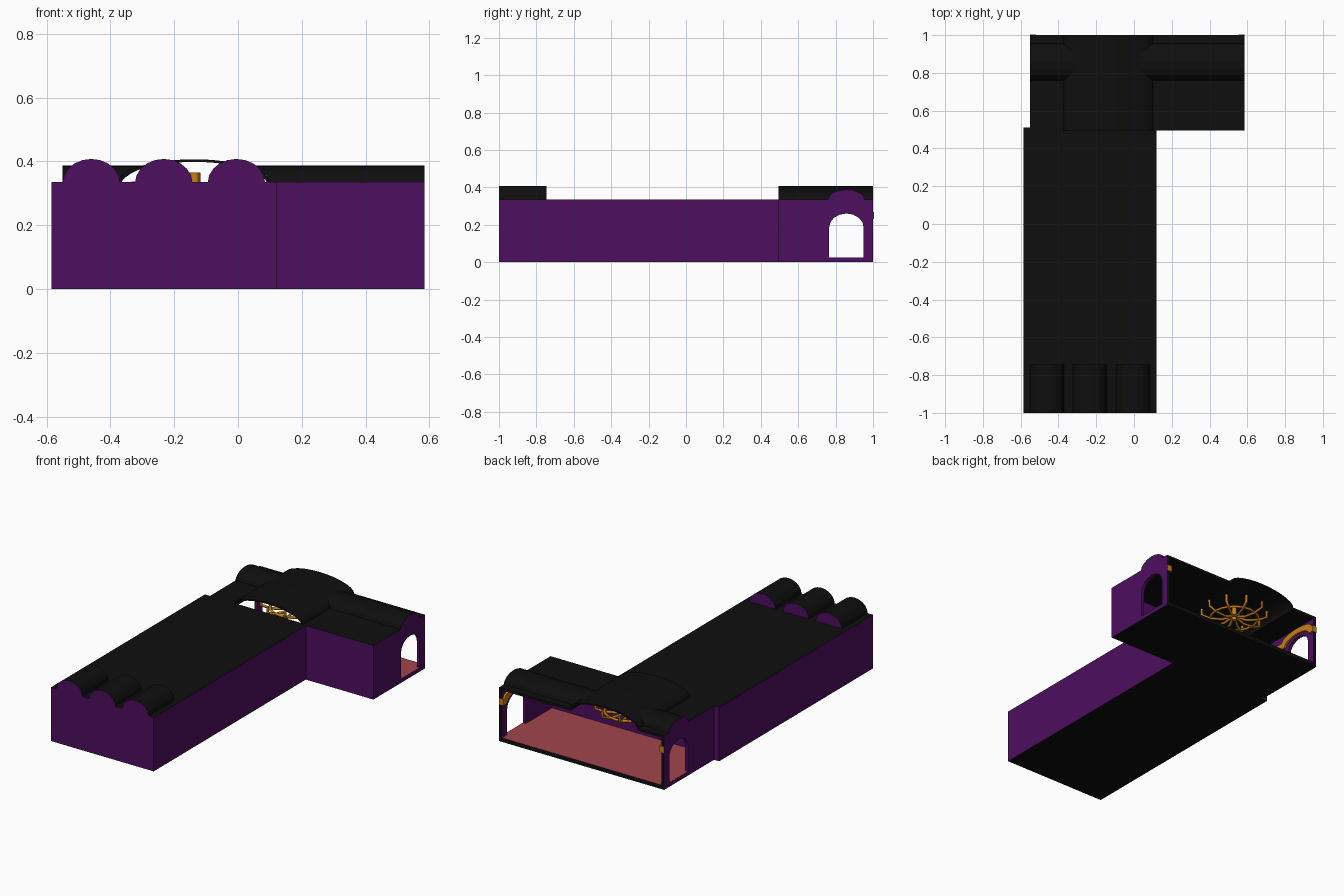
import bpy, bmesh, math
from mathutils import Vector

if "Cube" in bpy.data.objects:
    bpy.data.objects.remove(bpy.data.objects["Cube"])


def material(name, rgb):
    m = bpy.data.materials.new(name)
    m.use_nodes = True
    m.diffuse_color = (*rgb, 1)
    bsdf = m.node_tree.nodes["Principled BSDF"]
    bsdf.inputs["Base Color"].default_value = (*rgb, 1)
    bsdf.inputs["Roughness"].default_value = 0.9
    return m


MATS = [material("purple_wall", (0.075, 0.0045, 0.115)),
        material("black_roof", (0.0045, 0.0045, 0.0045)),
        material("rose_floor", (0.35, 0.06, 0.075)),
        material("gold_trim", (0.58, 0.215, 0.007))]
PURPLE, BLACK, ROSE, GOLD = range(4)
ROOF = 0.335      # flat roof height
FLOOR = 0.025     # inside floor height
BACK = 1.0        # open rear edge


def finish(name, bm, rule):
    """Make an object from bm; rule(normal, centre) picks each face's colour."""
    bmesh.ops.recalc_face_normals(bm, faces=bm.faces)
    for f in bm.faces:
        f.normal_update()
        f.material_index = rule(f.normal, f.calc_center_median())
    me = bpy.data.meshes.new(name)
    bm.to_mesh(me)
    bm.free()
    for m in MATS:
        me.materials.append(m)
    ob = bpy.data.objects.new(name, me)
    bpy.context.collection.objects.link(ob)
    return ob


def plain(colour):
    return lambda n, c: colour


def box(name, lo, hi, rule):
    bm = bmesh.new()
    bmesh.ops.create_cube(bm, size=1)
    for v in bm.verts:
        v.co = Vector([a + (b - a) * (t + 0.5) for a, b, t in zip(lo, hi, v.co)])
    return finish(name, bm, rule)


def prism(name, points, axis, start, end, rule):
    """Extrude a 2D profile (u, z) along x or y; start/end may depend on z."""
    at = lambda e, z: e(z) if callable(e) else e
    place = lambda e, u, z: (at(e, z), u, z) if axis == "x" else (u, at(e, z), z)
    bm = bmesh.new()
    a, b = ([bm.verts.new(place(e, u, z)) for u, z in points] for e in (start, end))
    bm.faces.new(a)
    bm.faces.new(b)
    for i in range(len(a)):
        j = (i + 1) % len(a)
        bm.faces.new((a[i], a[j], b[j], b[i]))
    return finish(name, bm, rule)


def arch(centre, half, base, rise, steps):
    """Half ellipse from the low side to the high side."""
    return [(centre - half * math.cos(math.pi * i / steps),
             base + rise * math.sin(math.pi * i / steps)) for i in range(steps + 1)]


def hall_rule(n, c):
    return BLACK if abs(n.z) > 0.5 else PURPLE


def floor_rule(n, c):
    if n.z > 0.5:
        return ROSE
    return BLACK if n.z < -0.5 or n.y > 0.5 else PURPLE


def end_wall_rule(n, c):
    top = n.z > 0.05 and c.z > ROOF - 0.01
    rear = n.y > 0.9 and c.y > BACK - 0.01
    return BLACK if top or rear else PURPLE


# Long hall
box("main_hall", (-0.585, -1, 0), (0.12, 0.51, ROOF), hall_rule)

# Three short vaults over the front of the long hall
for i, x in enumerate((-0.46, -0.233, -0.005)):
    prism(f"front_vault_{i + 1}", arch(x, 0.09, ROOF - 0.002, 0.075, 10), "y", -1, -0.745,
          lambda n, c: PURPLE if abs(n.y) > 0.9 else BLACK)

# Cross hall floor and front wall
LEFT, RIGHT, THICK = 0.585, -0.55, 0.02
box("cross_hall_floor", (RIGHT, 0.495, 0), (LEFT, BACK, FLOOR), floor_rule)
box("cross_hall_front_wall", (0.11, 0.495, FLOOR), (LEFT - THICK, 0.51, ROOF), hall_rule)

# End walls with an arched doorway, a rounded crest and a gold band inside
DOOR = 0.8575
door = [(DOOR - 0.0925, FLOOR)] + arch(DOOR, 0.0925, 0.185, 0.075, 8) + [(DOOR + 0.0925, FLOOR)]
crest = arch(DOOR, 0.097, ROOF, 0.053, 8)
wall = [(0.495, FLOOR)] + door + [(BACK, FLOOR), (BACK, ROOF)] + crest[::-1] + [(0.495, ROOF)]
lower = [(0.64, 0.23)] + arch(DOOR, 0.11, 0.23, 0.045, 8) + [(BACK + 0.004, 0.23)]
upper = [(0.64, 0.268)] + arch(DOOR, 0.135, 0.268, 0.042, 8) + [(BACK + 0.004, 0.268)]
for side, outer, inward in (("left", LEFT, -1), ("right", RIGHT, 1)):
    inner = outer + inward * THICK
    prism(f"{side}_end_wall", wall, "x", outer, inner, end_wall_rule)
    prism(f"{side}_door_band", lower + upper[::-1], "x", inner, inner + inward * 0.012, plain(GOLD))
    box(f"{side}_band_end", (min(outer, inner), BACK - 0.001, 0.23),
        (max(outer, inner), BACK + 0.003, 0.268), plain(GOLD))

# Wide vault across the cross hall, open at both ends
MID, HALF, RISE = -0.1375, 0.2375, 0.072
shell = arch(MID, HALF, ROOF, RISE, 14)
inside = arch(MID, HALF - 0.008, ROOF - 0.008, RISE, 14)
prism("wide_vault", shell + inside[::-1], "y", 0.495, BACK, plain(BLACK))


def vault_edge(sign):
    """x of the wide vault's side at a given height."""
    return lambda z: MID + sign * HALF * math.sqrt(max(0, 1 - ((z - ROOF) / RISE) ** 2))


# Flat roof and narrow vault on each side of the wide vault
for side, sign, end in (("left", 1, LEFT - THICK), ("right", -1, RIGHT + THICK)):
    edge = MID + sign * (HALF - 0.004)
    box(f"{side}_flat_roof", (min(edge, end), 0.5, ROOF - 0.015),
        (max(edge, end), BACK, ROOF), plain(BLACK))
    prism(f"{side}_narrow_vault", crest, "x", vault_edge(sign), end, plain(BLACK))


# Gold chandelier under the wide vault
def rod(name, points, radius):
    cu = bpy.data.curves.new(name, "CURVE")
    cu.dimensions = "3D"
    cu.bevel_depth = radius
    cu.bevel_resolution = 0
    cu.use_fill_caps = True
    sp = cu.splines.new("POLY")
    sp.points.add(len(points) - 1)
    for p, co in zip(sp.points, points):
        p.co = (*co, 1)
    cu.materials.append(MATS[GOLD])
    ob = bpy.data.objects.new(name, cu)
    bpy.context.collection.objects.link(ob)


HUB = Vector((-0.135, 0.75, 0))
rod("chandelier_stem", [HUB + Vector((0, 0, z)) for z in (0.27, 0.365)], 0.018)
ARMS = 10
for i in range(ARMS):
    a = 2 * math.pi * i / ARMS
    out = Vector((math.cos(a), math.sin(a), 0))
    rod(f"chandelier_arm_{i + 1}",
        [HUB + out * r + Vector((0, 0, z))
         for r, z in ((0, 0.30), (0.07, 0.275), (0.14, 0.28), (0.19, 0.30), (0.19, 0.338))], 0.009)
ring = [HUB + Vector((0.14 * math.cos(t), 0.14 * math.sin(t), 0.285))
        for t in (2 * math.pi * i / 20 for i in range(21))]
rod("chandelier_ring", ring, 0.009)
